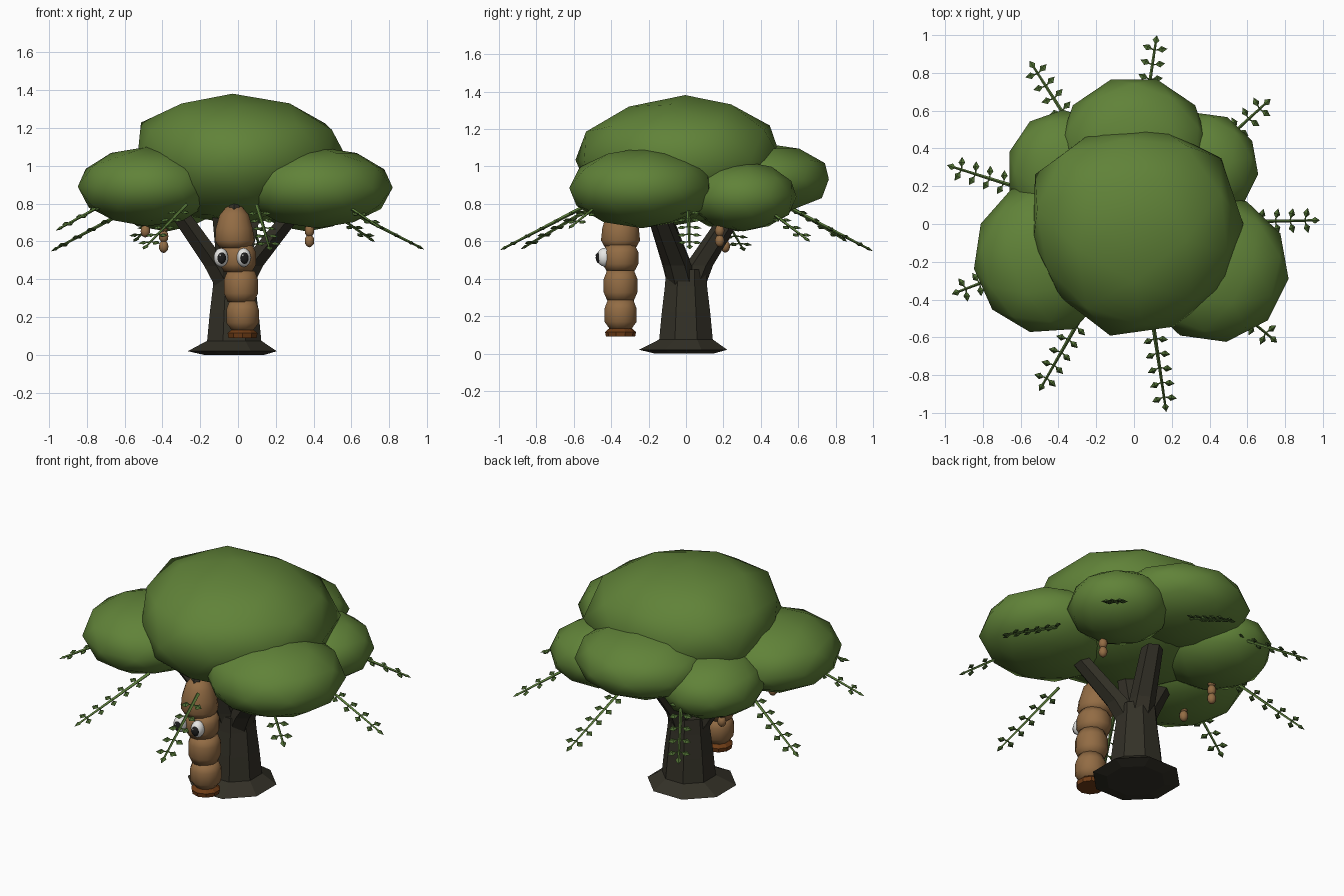
import bpy, bmesh, math
from mathutils import Vector, Matrix

if "Cube" in bpy.data.objects:
    bpy.data.objects.remove(bpy.data.objects["Cube"])


def material(name, rgb):
    m = bpy.data.materials.new(name)
    m.diffuse_color = (*rgb, 1)
    m.use_nodes = True
    m.node_tree.nodes["Principled BSDF"].inputs["Base Color"].default_value = m.diffuse_color
    return m


CANOPY = material("canopy green", (0.118, 0.225, 0.040))
LEAF = material("leaf green", (0.075, 0.15, 0.032))
STEM = material("stem green", (0.105, 0.205, 0.043))
BARK = material("dark bark", (0.033, 0.030, 0.020))
POD = material("pod brown", (0.29, 0.15, 0.058))
RUST = material("rust brown", (0.155, 0.045, 0.008))
WHITE = material("eye white", (0.8, 0.8, 0.78))
BLACK = material("pupil black", (0.012, 0.012, 0.012))


def finish(name, bm, mats, smooth=False):
    bmesh.ops.recalc_face_normals(bm, faces=bm.faces)
    for f in bm.faces:
        f.smooth = smooth
    me = bpy.data.meshes.new(name)
    bm.to_mesh(me)
    bm.free()
    for m in mats:
        me.materials.append(m)
    ob = bpy.data.objects.new(name, me)
    bpy.context.collection.objects.link(ob)
    return ob


def ball(name, centre, radii, mat, turn=0, level=2, bulges=(), lean=(0, 0)):
    """Smooth faceted ellipsoid; bulges are (direction, amount) pushes on the unit ball."""
    bm = bmesh.new()
    bmesh.ops.create_icosphere(bm, subdivisions=level, radius=1)
    bmesh.ops.rotate(bm, matrix=Matrix.Rotation(math.radians(turn), 3, 'Z'), verts=bm.verts)
    for v in bm.verts:
        n = v.co.normalized()
        v.co *= 1 + sum(a * max(0, n.dot(Vector(d).normalized())) ** 8 for d, a in bulges)
        top = max(0, n.z) ** 2
        v.co += Vector((lean[0] * top, lean[1] * top, 0))
    m = Matrix.Translation(centre) @ Matrix.Diagonal((*radii, 1))
    bmesh.ops.transform(bm, matrix=m, verts=bm.verts)
    return finish(name, bm, [mat], True)


def lathe(name, rings, sides, mat, smooth=False):
    """Capped skin over level rings given as (x, y, z, radius)."""
    bm = bmesh.new()
    loops = []
    for x, y, z, r in rings:
        loops.append([bm.verts.new((x + r * math.cos(2 * math.pi * (i + 0.5) / sides),
                                    y + r * math.sin(2 * math.pi * (i + 0.5) / sides), z))
                      for i in range(sides)])
    for a, b in zip(loops, loops[1:]):
        for i in range(sides):
            j = (i + 1) % sides
            bm.faces.new((a[i], a[j], b[j], b[i]))
    bm.faces.new(loops[0])
    bm.faces.new(loops[-1])
    return finish(name, bm, [mat], smooth)


# Canopy: one large uneven crown over five lower lobes
ball("canopy_crown", (0.0, -0.05, 1.035), (0.575, 0.57, 0.348), CANOPY, -13, 2,
     [((-0.86, 0.51, 0.35), 0.12), ((0.76, 0.66, 0.25), 0.08), ((-1, -0.1, 0), -0.07),
      ((-0.75, -0.66, 0), -0.07), ((0.39, -0.92, -0.1), -0.04), ((0, -0.65, 0.75), -0.04),
      ((0.6, -0.6, -0.45), -0.10), ((-0.6, -0.6, -0.5), -0.05)], (-0.05, 0.08))
ball("canopy_front_left", (-0.48, -0.19, 0.89), (0.37, 0.385, 0.21), CANOPY, 25, 2,
     [((-0.5, 0.85, 0), 0.08), ((0.4, -0.9, 0), 0.05)])
ball("canopy_front_right", (0.42, -0.235, 0.885), (0.402, 0.395, 0.215), CANOPY, 10)
ball("canopy_back_right", (0.365, 0.305, 0.84), (0.295, 0.29, 0.187), CANOPY, 10)
ball("canopy_back_left", (-0.375, 0.28, 0.84), (0.30, 0.325, 0.187), CANOPY)
ball("canopy_back", (0.0, 0.41, 0.932), (0.40, 0.372, 0.192), CANOPY, 18)

# Trunk with flared foot, and four main branches
cx = -0.02
lathe("trunk", [(cx, -0.01, 0.0, 0.17), (cx - 0.01, -0.015, 0.02, 0.255),
                (cx, 0, 0.075, 0.155), (cx, 0, 0.22, 0.14),
                (cx, 0, 0.36, 0.122), (cx, 0, 0.45, 0.115)], 8, BARK)
for name, (bx, by, bz) in {"branch_right": (0.29, -0.15, 0.75),
                           "branch_left": (-0.31, -0.14, 0.75),
                           "branch_back": (0.06, 0.23, 0.72),
                           "branch_front": (-0.09, -0.17, 0.82)}.items():
    lathe(name, [(cx + bx * 0.1, by * 0.1, 0.36, 0.08),
                 (cx + bx * 0.3, by * 0.3, 0.47, 0.075),
                 (bx, by, bz, 0.062)], 6, BARK)

# Large hanging pod with swollen segments
py = -0.35
for i, (x, lo, hi, r) in enumerate([(0.024, 0.125, 0.285, 0.089), (0.016, 0.28, 0.445, 0.093),
                                    (0.0, 0.44, 0.58, 0.099)]):
    h = hi - lo
    lathe(f"pod_segment_{i + 1}", [(x, py, lo, r * (0.78 if i else 0.62)),
                                   (x, py, lo + h * 0.28, r), (x, py, lo + h * 0.72, r),
                                   (x, py, hi, r * 0.8)], 12, POD, True)
lathe("pod_head", [(-0.015, py, 0.565, 0.085), (-0.017, py, 0.605, 0.108),
                   (-0.02, py, 0.67, 0.101), (-0.02, py, 0.74, 0.08),
                   (-0.02, py, 0.785, 0.042)], 12, POD, True)
lathe("pod_foot", [(0.024, py, 0.09, 0.078), (0.024, py, 0.115, 0.083),
                   (0.024, py, 0.133, 0.062)], 10, RUST)
lathe("pod_stalk", [(-0.02, py - 0.02, 0.77, 0.034), (-0.02, py - 0.02, 0.80, 0.028),
                    (-0.02, py - 0.02, 0.815, 0.012)], 6, BARK)

# Eyes
for side, ex in (("left", -0.09), ("right", 0.03)):
    ball(f"eye_{side}", (ex, -0.435, 0.515), (0.038, 0.042, 0.05), WHITE, 0, 3)
    ball(f"pupil_{side}", (ex + 0.003, -0.462, 0.513), (0.024, 0.021, 0.032), BLACK, 0, 3)
    ball(f"glint_{side}", (ex - 0.004, -0.48, 0.526), (0.006, 0.005, 0.007), WHITE, 0, 1)

# Small pods under the canopy
for n, (x, y, z, count) in enumerate([(0.378, 0.18, 0.603, 3), (-0.393, 0.21, 0.573, 3),
                                      (-0.49, -0.15, 0.655, 2)]):
    for k in range(count):
        ball(f"small_pod_{n + 1}_{k + 1}", (x, y, z + 0.054 * k), (0.026, 0.026, 0.034), POD)


def frond(name, tip, run=0.46, drop=0.235):
    """Straight stem sloping out and down with paired diamond leaflets."""
    bm = bmesh.new()
    tip = Vector(tip)
    out = Vector((tip.x, tip.y, 0)).normalized()
    if abs(tip.x) < 0.3:
        out = Vector((0.15, math.copysign(1, tip.y), 0)).normalized()
    start = tip - out * run + Vector((0, 0, drop))
    along = (tip - start).normalized()
    across = along.cross(Vector((0, 0, 1))).normalized()
    up = across.cross(along)

    def diamond(a, direction, length, width):
        wide = direction.cross(up).normalized() * width
        mid = a + direction * length * 0.45
        ring = [bm.verts.new(mid + o) for o in (wide, up * width * 0.5, -wide, -up * width * 0.5)]
        for end in (a, a + direction * length):
            v = bm.verts.new(end)
            for i in range(4):
                bm.faces.new((v, ring[i], ring[(i + 1) % 4]))

    def rod(a, b, r0, r1):
        d = (b - a).normalized()
        s = d.cross(up).normalized()
        u = s.cross(d)
        loops = [[bm.verts.new(p + o * r) for o in (s, u, -s, -u)]
                 for p, r in ((a, r0), (b, r1))]
        for i in range(4):
            j = (i + 1) % 4
            f = bm.faces.new((loops[0][i], loops[0][j], loops[1][j], loops[1][i]))
            f.material_index = 1

    rod(start, tip - along * 0.03, 0.011, 0.006)
    diamond(tip - along * 0.05, along, 0.055, 0.018)
    for k in range(5):
        root = tip - along * (0.085 + 0.088 * k)
        for s in (1, -1):
            d = (across * s + along * 0.3).normalized()
            rod(root, root + d * 0.025, 0.004, 0.004)
            diamond(root + d * 0.014, d, 0.055, 0.02)
    finish(name, bm, [LEAF, STEM])


# Ring of drooping fronds
tips = [(0.12, 0.995, 0.55), (-0.55, 0.86, 0.60), (-0.985, 0.31, 0.55), (-0.96, -0.37, 0.66),
        (-0.50, -0.88, 0.56), (0.17, -0.99, 0.555), (0.755, -0.625, 0.67), (0.98, 0.02, 0.56),
        (0.72, 0.66, 0.60)]
for i, t in enumerate(tips):
    frond(f"frond_{i + 1}", t)
